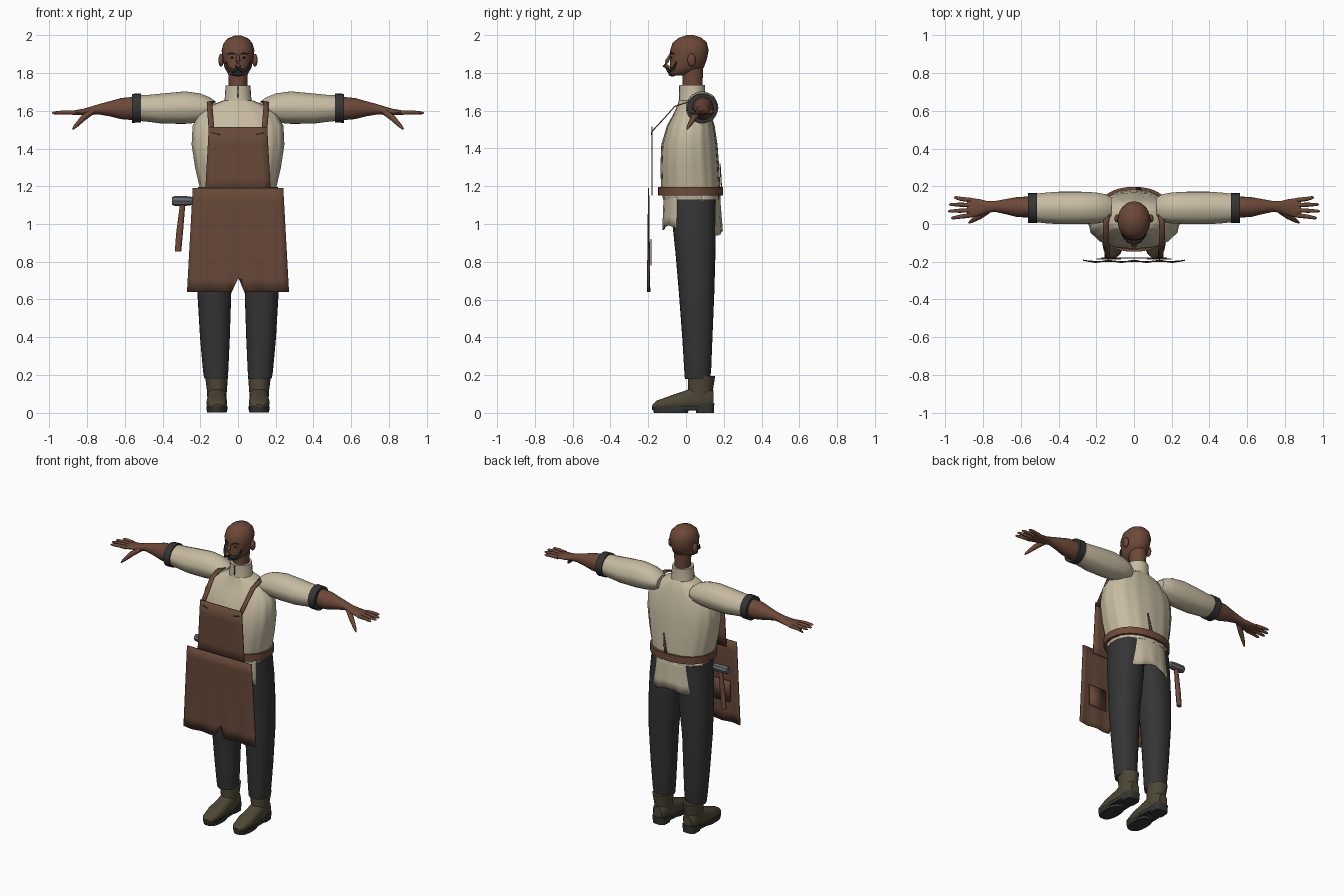
import bpy, bmesh, math
from mathutils import Vector, Matrix

if "Cube" in bpy.data.objects:
    bpy.data.objects.remove(bpy.data.objects["Cube"], do_unlink=True)


def material(name, *rgb):
    m = bpy.data.materials.new(name)
    m.use_nodes = True
    m.diffuse_color = (*rgb, 1)
    m.node_tree.nodes["Principled BSDF"].inputs["Base Color"].default_value = (*rgb, 1)
    return m


skin = material("brown skin", .15, .065, .04)
linen = material("cream linen", .57, .5, .36)
charcoal = material("charcoal cloth", .035, .035, .036)
olive = material("olive boot leather", .075, .062, .036)
rubber = material("dark sole", .035, .035, .033)
canvas = material("brown apron canvas", .135, .065, .04)
leather = material("belt leather", .16, .07, .042)
steel = material("grey steel", .13, .14, .16)
hair = material("black hair", .02, .02, .022)


def finish(bm, name, mat, side=1, angle=40, thick=0):
    for v in bm.verts:
        v.co.x *= side
    bmesh.ops.recalc_face_normals(bm, faces=bm.faces)
    me = bpy.data.meshes.new(name)
    bm.to_mesh(me)
    bm.free()
    me.materials.append(mat)
    ob = bpy.data.objects.new(name, me)
    bpy.context.collection.objects.link(ob)
    bpy.ops.object.select_all(action='DESELECT')
    ob.select_set(True)
    bpy.context.view_layer.objects.active = ob
    bpy.ops.object.shade_smooth_by_angle(angle=math.radians(angle))
    if thick:
        mod = ob.modifiers.new("thickness", 'SOLIDIFY')
        mod.thickness = thick
        mod.offset = 0
    return ob


def skin_rings(bm, rings):
    rows = [[bm.verts.new(p) for p in r] for r in rings]
    for a, b in zip(rows, rows[1:]):
        for i in range(len(a)):
            j = (i + 1) % len(a)
            bm.faces.new((a[i], a[j], b[j], b[i]))
    bm.faces.new(rows[0])
    bm.faces.new(rows[-1])


def loft(name, mat, rings, axis='z', n=24, power=2, ripple=0, side=1, angle=40):
    """Rings are (position on axis, two centre coordinates, two radii)."""
    def ring(t, a, b, ra, rb):
        out = []
        for i in range(n):
            w = 2 * math.pi * i / n
            c, s = math.cos(w), math.sin(w)
            k = 1 + ripple * math.cos(n / 4 * w)
            p = a + ra * k * math.copysign(abs(c) ** (2 / power), c)
            q = b + rb * k * math.copysign(abs(s) ** (2 / power), s)
            out.append({'z': (p, q, t), 'x': (t, p, q), 'y': (p, t, q)}[axis])
        return out
    bm = bmesh.new()
    skin_rings(bm, [ring(*r) for r in rings])
    return finish(bm, name, mat, side, angle)


def cord(name, mat, points, side=1, n=10):
    """Tapered round rod through (x, y, z, radius) points."""
    ps = [Vector(p[:3]) for p in points]
    rings = []
    for i, p in enumerate(ps):
        rot = (ps[min(i + 1, len(ps) - 1)] - ps[max(i - 1, 0)]).to_track_quat('Z', 'Y')
        ws = [2 * math.pi * k / n for k in range(n)]
        rings.append([p + rot @ Vector((math.cos(w), math.sin(w), 0)) * points[i][3] for w in ws])
    bm = bmesh.new()
    skin_rings(bm, rings)
    return finish(bm, name, mat, side, 60)


def ball(name, mat, centre, size, side=1):
    bm = bmesh.new()
    bmesh.ops.create_uvsphere(bm, u_segments=16, v_segments=10, radius=1,
                              matrix=Matrix.Translation(centre) @ Matrix.Diagonal((*size, 1)))
    return finish(bm, name, mat, side, 60)


def sheet(name, mat, shape, nu, nv, side=1, thick=.006):
    """Thin cloth from a function of u, v in 0..1."""
    bm = bmesh.new()
    g = [[bm.verts.new(shape(u / nu, v / nv)) for u in range(nu + 1)] for v in range(nv + 1)]
    for a, b in zip(g, g[1:]):
        for i in range(nu):
            bm.faces.new((a[i], a[i + 1], b[i + 1], b[i]))
    return finish(bm, name, mat, side, 40, thick)


# Head and neck
loft("head", skin, [(1.785, 0, -.045, .03, .035), (1.8, 0, -.03, .055, .06),
                    (1.83, 0, .005, .072, .09), (1.87, 0, .012, .08, .098),
                    (1.92, 0, .018, .087, .102), (1.96, 0, .02, .076, .09),
                    (1.985, 0, .022, .052, .062), (2, 0, .022, .014, .017)], angle=70)
loft("neck", skin, [(1.68, 0, .035, .052, .054), (1.76, 0, .035, .05, .053),
                    (1.84, 0, .035, .054, .057)])
cord("nose", skin, [(0, -.08, 1.9, .006), (0, -.102, 1.86, .011),
                    (0, -.112, 1.84, .015), (0, -.09, 1.825, .01)])
ball("chin_beard", hair, (0, -.072, 1.795), (.024, .022, .014))
for s, label in ((1, "left"), (-1, "right")):
    ball(label + "_ear", skin, (.09, .03, 1.868), (.014, .022, .034), s)
    ball(label + "_eye", hair, (.03, -.076, 1.882), (.011, .007, .005), s)
    cord(label + "_brow", hair, [(.014, -.086, 1.9, .003), (.035, -.079, 1.906, .004),
                                 (.058, -.06, 1.899, .002)], s)
    cord(label + "_moustache", hair, [(0, -.1, 1.822, .008), (.028, -.09, 1.81, .012),
                                      (.052, -.066, 1.826, .008), (.066, -.05, 1.86, .003)], s)

# Shirt body with soft pleats and a tall collar
loft("shirt_body", linen, [(1.13, 0, .03, .19, .15), (1.19, 0, .025, .2, .155),
                           (1.3, 0, .02, .225, .154), (1.42, 0, .018, .243, .147),
                           (1.52, 0, .025, .238, .125), (1.58, 0, .033, .205, .1),
                           (1.63, 0, .038, .14, .082), (1.655, 0, .033, .078, .07)],
     n=64, power=2.3, ripple=.012)
loft("collar", linen, [(1.63, 0, .033, .08, .074), (1.66, 0, .033, .071, .07),
                       (1.735, 0, .033, .066, .068)], n=20)
sheet("collar_slit", charcoal, lambda u, v: (.004 * u - .002, -.036, 1.67 + .06 * v), 1, 1, thick=.004)


# Shirt tails below the belt
def tail(start, end, hem, out):
    def shape(u, v):
        w = math.radians(start + (end - start) * u)
        k = 1 + .015 * math.cos(16 * w) * v
        return ((.2 + .005 * v) * k * math.cos(w), .03 + (.145 + out * v) * k * math.sin(w),
                1.17 + (hem - 1.17 + .012 * math.sin(5 * w)) * v)
    return shape


sheet("back_shirt_tail", linen, tail(22, 158, .95, .015), 28, 4)
sheet("front_shirt_tail", linen, tail(212, 328, .98, .005), 24, 4)

# Belt and the loose tie at the back
loft("belt", leather, [(1.15, 0, .025, .212, .172), (1.196, 0, .025, .212, .172)], n=40, power=2.2)
sheet("apron_tie", leather, lambda u, v: (.02 + .02 * v + .02 * (u - .5) * (1 - .8 * v),
                                          .188 - .008 * v, 1.19 + .13 * v), 1, 3)

for s, label in ((1, "left"), (-1, "right")):
    # Sleeves, bands and forearms
    loft(label + "_sleeve", linen, [(.12, .085, 1.61, .055, .04), (.15, .085, 1.613, .072, .058),
                                    (.2, .085, 1.615, .081, .076), (.28, .085, 1.617, .085, .085),
                                    (.4, .085, 1.612, .085, .079), (.47, .085, 1.613, .08, .071),
                                    (.53, .085, 1.615, .073, .067)],
         axis='x', n=32, ripple=.012, side=s)
    loft(label + "_sleeve_band", charcoal, [(.515, .085, 1.615, .079, .077),
                                            (.562, .085, 1.613, .079, .077)], axis='x', side=s)
    loft(label + "_forearm", skin, [(.55, .09, 1.612, .056, .062), (.62, .09, 1.612, .053, .056),
                                    (.68, .092, 1.611, .04, .04), (.74, .093, 1.608, .028, .027),
                                    (.78, .09, 1.6, .032, .022), (.82, .088, 1.594, .044, .017),
                                    (.865, .086, 1.59, .052, .013), (.885, .086, 1.59, .047, .008)],
         axis='x', side=s)
    # Fingers and thumb
    for i, (finger, tip) in enumerate((("index", .97), ("middle", .985), ("ring", .98), ("little", .955))):
        y, y2 = .046 + .027 * i, .032 + .036 * i
        cord(f"{label}_{finger}_finger", skin,
             [(.865, y, 1.59, .012), (.92, (y + y2) / 2, 1.592, .011),
              (tip - .01, y2, 1.589, .008), (tip, y2, 1.588, .003)], s)
    cord(label + "_thumb", skin, [(.775, .07, 1.596, .016), (.82, .04, 1.562, .016),
                                  (.862, .015, 1.518, .01), (.876, .005, 1.502, .004)], s)

    # Trouser legs
    loft(label + "_trouser_leg", charcoal, [(.18, .117, .06, .061, .066), (.22, .118, .062, .067, .071),
                                            (.4, .122, .06, .079, .08), (.64, .125, .056, .09, .094),
                                            (.85, .112, .05, .104, .106), (1, .102, .043, .108, .115),
                                            (1.13, .092, .038, .104, .122)],
         n=28, power=2.2, ripple=.006, side=s)

    # Boots
    loft(label + "_boot_foot", olive, [(-.178, .112, .034, .018, .01), (-.155, .112, .041, .042, .024),
                                       (-.08, .112, .052, .055, .04), (0, .112, .066, .05, .053),
                                       (.06, .112, .078, .05, .066), (.125, .112, .075, .046, .06),
                                       (.146, .112, .072, .03, .044)], axis='y', power=2.4, side=s)
    loft(label + "_boot_shaft", olive, [(.07, .112, .07, .05, .062), (.12, .112, .077, .053, .066),
                                        (.195, .114, .082, .061, .072)], side=s)
    loft(label + "_boot_sole", rubber, [(.014, .112, -.017, .055, .162), (.036, .112, -.017, .056, .164)],
         power=2.5, side=s)
    loft(label + "_boot_tread", rubber, [(0, .112, -.08, .052, .09), (.03, .112, -.08, .056, .098)],
         power=2.5, side=s)
    loft(label + "_boot_heel", rubber, [(0, .112, .1, .045, .047), (.05, .112, .1, .049, .05)],
         power=3.5, side=s)

    # Apron straps over the shoulders
    def strap(u, v):
        path = [(.14, -.18, 1.49), (.145, -.115, 1.56), (.15, -.06, 1.622), (.15, 0, 1.642), (.14, .05, 1.648)]
        x, y, z = path[round(v * 4)]
        return (x + .03 * (u - .5), y, z)
    sheet(label + "_apron_strap", canvas, strap, 1, 4, s)
    sheet(label + "_strap_stitch", rubber,
          lambda u, v: (.095 + .045 * u, -.184, 1.472 + .012 * u + .004 * v), 1, 1, s, .003)


# Apron with a notched hem
def skirt(u, v):
    x = (2 * u - 1) * (.24 + .03 * v)
    notch = .08 if abs(u - .5) < .01 and v == 1 else 0
    return (x, -.198 + .006 * v * math.cos(u * 8 * math.pi), 1.19 - .55 * v + notch)


sheet("apron_skirt", canvas, skirt, 16, 8)
sheet("apron_bib", canvas, lambda u, v: ((2 * u - 1) * (.175 - .02 * v), -.18, 1.15 + .365 * v), 8, 4)
for s, label in ((1, "left"), (-1, "right")):
    sheet(label + "_inner_pocket", canvas,
          lambda u, v: (.07 + .13 * u, -.186, .78 + .14 * v), 1, 1, s)

# Hammer hung at the hip
loft("hammer_head", steel, [(-.35, .05, 1.122, .02, .021), (-.335, .05, 1.122, .024, .026),
                            (-.275, .05, 1.122, .024, .026), (-.245, .05, 1.122, .02, .022)],
     axis='x', n=8, angle=20)
loft("hammer_handle", leather, [(.855, -.318, .05, .017, .014), (.95, -.31, .05, .018, .014),
                                (1.11, -.293, .05, .014, .012)], n=10)
